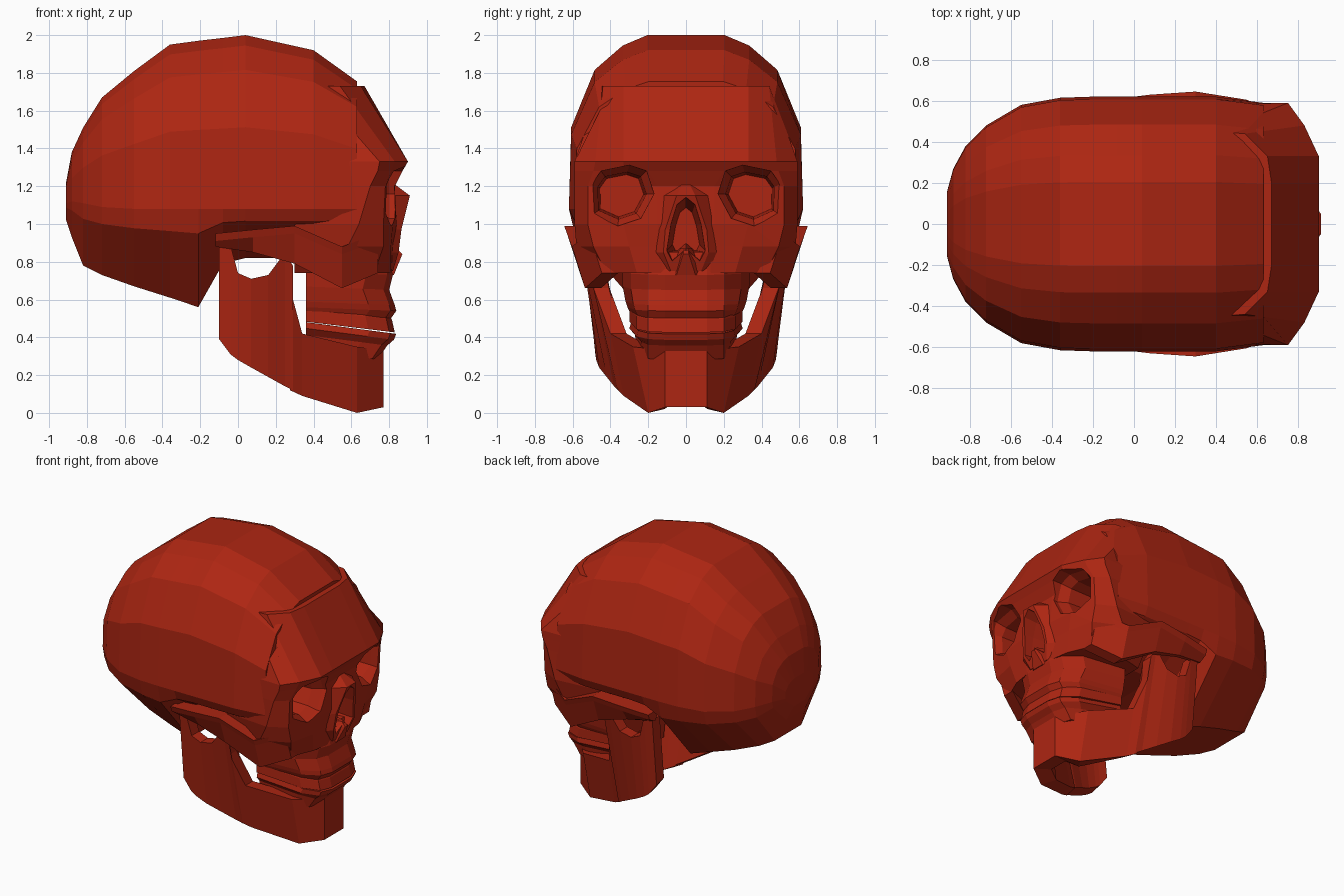
import bpy, bmesh

bone = bpy.data.materials.new("bone_red")
bone.diffuse_color = (0.42, 0.019, 0.006, 1)


def loft(name, rings):
    """Skin a row of equal-count point rings and cap both ends."""
    bm = bmesh.new()
    vs = [[bm.verts.new(p) for p in r] for r in rings]
    n = len(rings[0])
    for a, b in zip(vs, vs[1:]):
        for i in range(n):
            j = (i + 1) % n
            bm.faces.new((a[i], a[j], b[j], b[i]))
    bm.faces.new(vs[0])
    bm.faces.new(vs[-1])
    bmesh.ops.recalc_face_normals(bm, faces=bm.faces)
    me = bpy.data.meshes.new(name)
    bm.to_mesh(me)
    bm.free()
    me.materials.append(bone)
    ob = bpy.data.objects.new(name, me)
    bpy.context.collection.objects.link(ob)
    return ob


def flip(pts):
    return [(x, -y, z) for x, y, z in pts]


def sym(half):
    """Close a half ring by mirroring it over y = 0."""
    return half + flip(half)[::-1]


def layers(name, rows, tilt=0):
    """Loft stacked horizontal outlines: (z, [(x, y), ...])."""
    return loft(name, [sym([(x, y, z + tilt * (0.84 - x)) for x, y in pts]) for z, pts in rows])


def combine(target, other, op):
    m = target.modifiers.new(op, 'BOOLEAN')
    m.operation, m.object, m.solver = op, other, 'EXACT'
    dg = bpy.context.evaluated_depsgraph_get()
    me = bpy.data.meshes.new_from_object(target.evaluated_get(dg))
    target.modifiers.clear()
    target.data = me
    bpy.data.objects.remove(other)


# Braincase: cross-sections along x (x, top, bottom, half width, widest height)
def section(x, top, bot, w, m):
    up, dn = top - m, m - bot
    half = [(.33, top), (.54, m + .94 * up), (.78, m + .8 * up), (.98, m + .47 * up),
            (1, m), (.95, m - .25 * dn), (.4, bot)]
    return sym([(x, w * f, z) for f, z in half])


skull = loft("skull", [section(*s) for s in (
    (-.91, 1.22, 1.02, .16, 1.11), (-.88, 1.38, .93, .27, 1.12), (-.82, 1.51, .78, .38, 1.11),
    (-.72, 1.67, .73, .48, 1.09), (-.55, 1.81, .67, .58, 1.08), (-.36, 1.95, .61, .615, 1.08),
    (-.21, 1.97, .56, .62, 1.08), (-.08, 1.985, .79, .62, 1.08), (.04, 2.0, .82, .62, 1.08),
    (.40, 1.92, .82, .62, 1.08), (.63, 1.755, .85, .59, 1.08))])

# Forehead, brow and face front
face = layers("face", [
    (1.73, [(.67, .2), (.65, .33), (.54, .44), (.4, .45), (.2, .4)]),
    (1.33, [(.90, .2), (.90, .33), (.83, .48), (.75, .59), (.3, .58)]),
    (1.28, [(.87, .2), (.87, .33), (.81, .49), (.74, .59), (.3, .58)]),
    (1.20, [(.83, .15), (.82, .33), (.78, .52), (.70, .59), (.3, .58)]),
    (1.00, [(.84, .15), (.82, .33), (.77, .52), (.64, .59), (.3, .56)]),
    (.88, [(.82, .13), (.81, .30), (.77, .49), (.58, .58), (.3, .5)]),
    (.74, [(.81, .13), (.79, .26), (.72, .42), (.58, .47), (.3, .4)])])

# Raised nose rim
nose = layers("nose", [
    (1.21, [(.83, .02), (.76, .07)]), (1.15, [(.91, .05), (.78, .16)]),
    (.97, [(.865, .11), (.78, .2)]), (.85, [(.85, .12), (.78, .2)]),
    (.75, [(.82, .08), (.76, .18)])])
combine(skull, face, 'UNION')
combine(skull, nose, 'UNION')

# Stepped eye sockets and nose opening
eye = [(.30, 1.31), (.45, 1.28), (.50, 1.21), (.495, 1.05), (.36, .99), (.24, 1.03), (.17, 1.16), (.21, 1.28)]
hole = [(0, 1.15), (.05, 1.11), (.085, 1.0), (.11, .85), (.08, .79), (0, .86),
        (-.08, .79), (-.11, .85), (-.085, 1.0), (-.05, 1.11)]


def cutter(outline, cy, cz, steps):
    return loft("cutter", [[(x, cy + (y - cy) * s, cz + (z - cz) * s) for y, z in outline]
                           for x, s in steps])


for side in (1, -1):
    socket = cutter([(y * side, z) for y, z in eye], .35 * side, 1.15,
                    [(1.0, 1.02), (.80, 1.0), (.74, .78), (.52, .7)])
    combine(skull, socket, 'DIFFERENCE')
combine(skull, cutter(hole, 0, .97, [(1.0, 1.0), (.80, .9), (.6, .65)]), 'DIFFERENCE')

# Nasal spine
layers("nasal_spine", [(.87, [(.84, .01), (.78, .03)]), (.84, [(.87, .015), (.78, .05)]),
                       (.73, [(.825, .05), (.78, .1)])])

# Cheekbones and arches: (x, outer y, inner y, top z, bottom z)
arch = [(-.12, .605, .52, .95, .88), (.08, .63, .53, .97, .85), (.30, .645, .53, .99, .79),
        (.55, .605, .45, .88, .66), (.74, .515, .36, .95, .74)]
rings = [[(x, a, t), (x, a - .015, t - .04), (x, a - .07, b), (x, i, b), (x, i - .04, t)]
         for x, a, i, t, b in arch]
loft("cheekbone_left", rings)
loft("cheekbone_right", [flip(r) for r in rings])


# Upper jaw and teeth, then lower teeth: (z, front x, rear half width)
def dental(z, xf, w):
    return z, [(xf, .11), (xf - .03, .2), (xf - .14, .27 * w / .31), (.36, w)]


layers("upper_jaw", [dental(*d) for d in (
    (.85, .79, .32), (.73, .82, .335), (.65, .80, .335), (.57, .83, .32),
    (.54, .838, .31), (.50, .81, .29))], .04)
layers("upper_teeth", [dental(*d) for d in ((.52, .80, .29), (.49, .815, .30), (.425, .83, .30))], .12)
layers("lower_teeth", [dental(*d) for d in (
    (.418, .838, .29), (.385, .825, .30), (.35, .79, .27), (.27, .74, .26))], .13)

# Lower jaw: (x, low y, high y, bottom z, top z, inner x shift)
jaw = [(-.10, .48, .53, .39, .88, 0), (-.04, .48, .54, .31, .89, 0), (0, .475, .53, .28, .74, 0),
       (.07, .46, .53, .24, .71, 0), (.16, .42, .53, .19, .73, 0), (.25, .38, .53, .14, .85, 0),
       (.29, .36, .52, .12, .78, 0), (.275, .36, .49, .12, .66, 0), (.34, .33, .40, .09, .42, 0),
       (.63, .2, .28, 0, .35, .06), (.77, .11, .11, .03, .33, .12)]
half = []
for x, yb, yt, zb, zt, d in jaw:
    t = .04 if d > .1 else .085
    half.append([(x, yb, zb), (x, yt, zt), (x - d, yt - t, zt), (x - d, yb - t, zb + .02)])
loft("lower_jaw", half + [flip(r) for r in half[::-1]])
